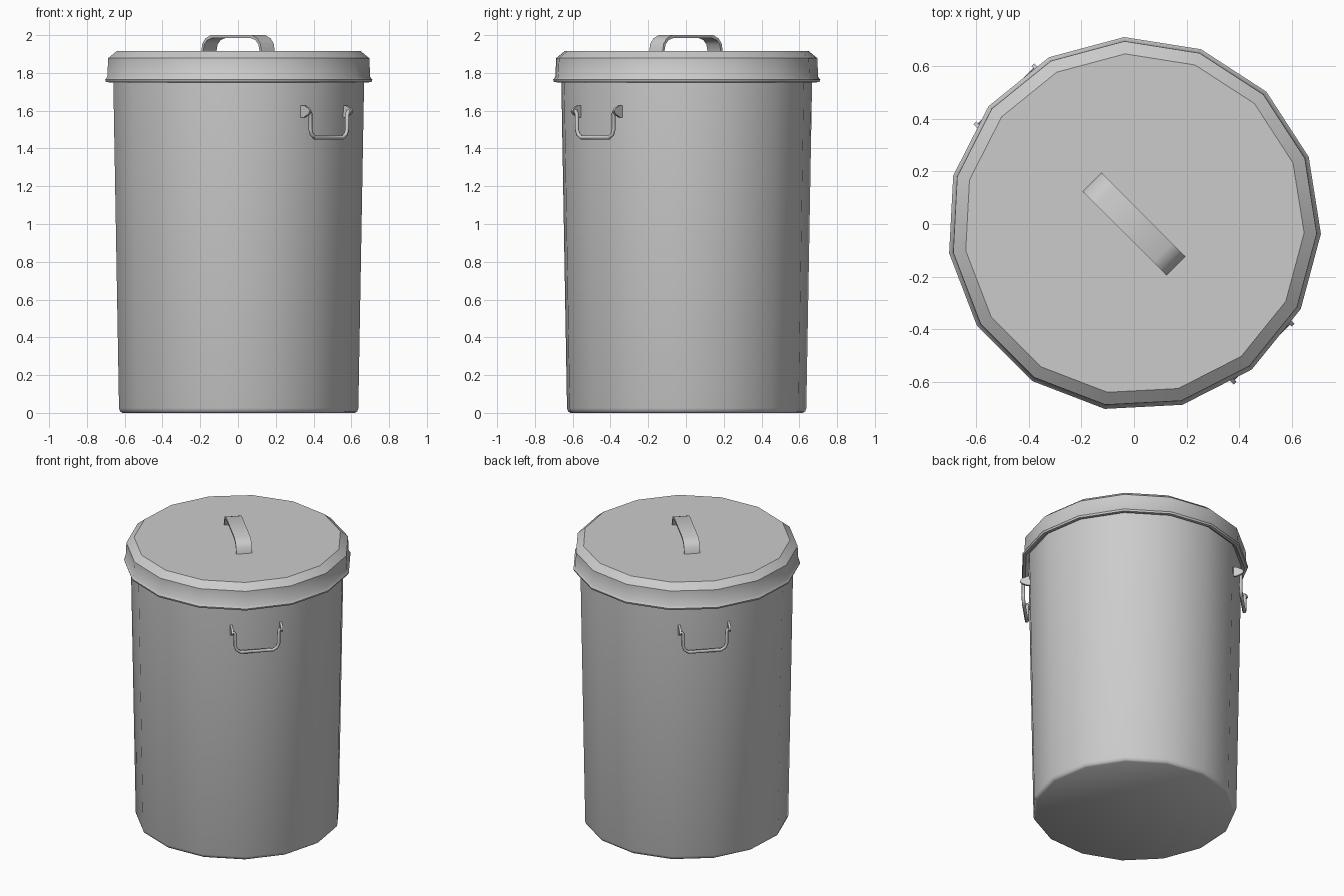
import bpy, bmesh, math
from mathutils import Vector, Matrix

cube = bpy.data.objects.get("Cube")
if cube:
    bpy.data.objects.remove(cube, do_unlink=True)

SIDES = 15
START = math.radians(-3)

steel = bpy.data.materials.new("galvanised_grey")
steel.use_nodes = True
GREY = (0.6, 0.6, 0.6, 1)
steel.diffuse_color = GREY
steel.node_tree.nodes["Principled BSDF"].inputs["Base Color"].default_value = GREY


def finish(bm, name, angle=35):
    """Turn a bmesh into a shaded object."""
    bmesh.ops.recalc_face_normals(bm, faces=bm.faces)
    mesh = bpy.data.meshes.new(name)
    bm.to_mesh(mesh)
    bm.free()
    mesh.materials.append(steel)
    obj = bpy.data.objects.new(name, mesh)
    bpy.context.collection.objects.link(obj)
    bpy.ops.object.select_all(action='DESELECT')
    obj.select_set(True)
    bpy.context.view_layer.objects.active = obj
    bpy.ops.object.shade_smooth_by_angle(angle=math.radians(angle))
    return obj


def lathe(name, profile, angle=35):
    """Faceted revolve of (radius, z) points, capped at both ends."""
    bm = bmesh.new()
    rings = []
    for r, z in profile:
        rings.append([bm.verts.new((r * math.cos(START + math.tau * i / SIDES),
                                    r * math.sin(START + math.tau * i / SIDES), z))
                      for i in range(SIDES)])
    for a, b in zip(rings, rings[1:]):
        for i in range(SIDES):
            j = (i + 1) % SIDES
            bm.faces.new((a[i], a[j], b[j], b[i]))
    bm.faces.new(rings[0])
    bm.faces.new(rings[-1])
    return finish(bm, name, angle)


def extrude_outline(name, outline, matrix, depth):
    """Prism from an outline in the local XZ plane, centred on local Y."""
    bm = bmesh.new()
    sides = [[bm.verts.new(matrix @ Vector((x, y, z))) for x, z in outline]
             for y in (-depth / 2, depth / 2)]
    n = len(outline)
    bm.faces.new(sides[0])
    bm.faces.new(sides[1])
    for i in range(n):
        j = (i + 1) % n
        bm.faces.new((sides[0][i], sides[0][j], sides[1][j], sides[1][i]))
    return finish(bm, name)


def wire(name, points, radius, matrix, sides=6):
    """Round wire swept along a bent path in the local YZ plane."""
    pts = [Vector(p) for p in points]
    bm = bmesh.new()
    rings = []
    for i, p in enumerate(pts):
        t = (pts[min(i + 1, len(pts) - 1)] - pts[max(i - 1, 0)]).normalized()
        u = Vector((1, 0, 0))
        v = t.cross(u).normalized()
        rings.append([bm.verts.new(matrix @ (p + radius * (
            math.cos(math.tau * k / sides) * u + math.sin(math.tau * k / sides) * v)))
            for k in range(sides)])
    for a, b in zip(rings, rings[1:]):
        for k in range(sides):
            m = (k + 1) % sides
            bm.faces.new((a[k], a[m], b[m], b[k]))
    bm.faces.new(rings[0])
    bm.faces.new(rings[-1])
    return finish(bm, name, 65)


# Tapered can with a softened foot
lathe("can_body", [(0.62, 0), (0.632, 0.008), (0.638, 0.025), (0.669, 1.78)], 60)

# Lid with rolled lip, straight wall and chamfered top
lathe("lid", [(0.655, 1.775), (0.69, 1.75), (0.708, 1.752), (0.712, 1.764),
              (0.701, 1.778), (0.696, 1.878), (0.648, 1.917)])

# Strap handle across the lid, on the diagonal
half = [(0.226, 1.912), (0.217, 1.955), (0.195, 1.982), (0.155, 2.0)]
inner = [(x - 0.014, z - 0.014 * i / 3) for i, (x, z) in enumerate(half)]
outer_arch = half + [(-x, z) for x, z in reversed(half)]
inner_arch = inner + [(-x, z) for x, z in reversed(inner)]
extrude_outline("lid_handle", outer_arch + inner_arch[::-1],
                Matrix.Rotation(math.radians(-45), 4, 'Z'), 0.1)

# Bail handles and their ears on two opposite sides
lug = [(0.62, 1.565), (0.655, 1.565), (0.69, 1.582), (0.7, 1.597),
       (0.69, 1.612), (0.655, 1.628), (0.62, 1.628)]
bail = [(0.15, 1.6), (0.138, 1.585), (0.137, 1.5), (0.128, 1.475), (0.103, 1.458)]
for label, angle in (("front", -45), ("back", 135)):
    turn = Matrix.Rotation(math.radians(angle), 4, 'Z')
    path = [(0.68, y, z) for y, z in bail]
    path += [(x, -y, z) for x, y, z in reversed(path)]
    wire(label + "_bail_handle", path, 0.011, turn)
    for side, y in (("left", 0.156), ("right", -0.156)):
        extrude_outline(f"{label}_{side}_ear", lug,
                        turn @ Matrix.Translation((0, y, 0)), 0.014)
